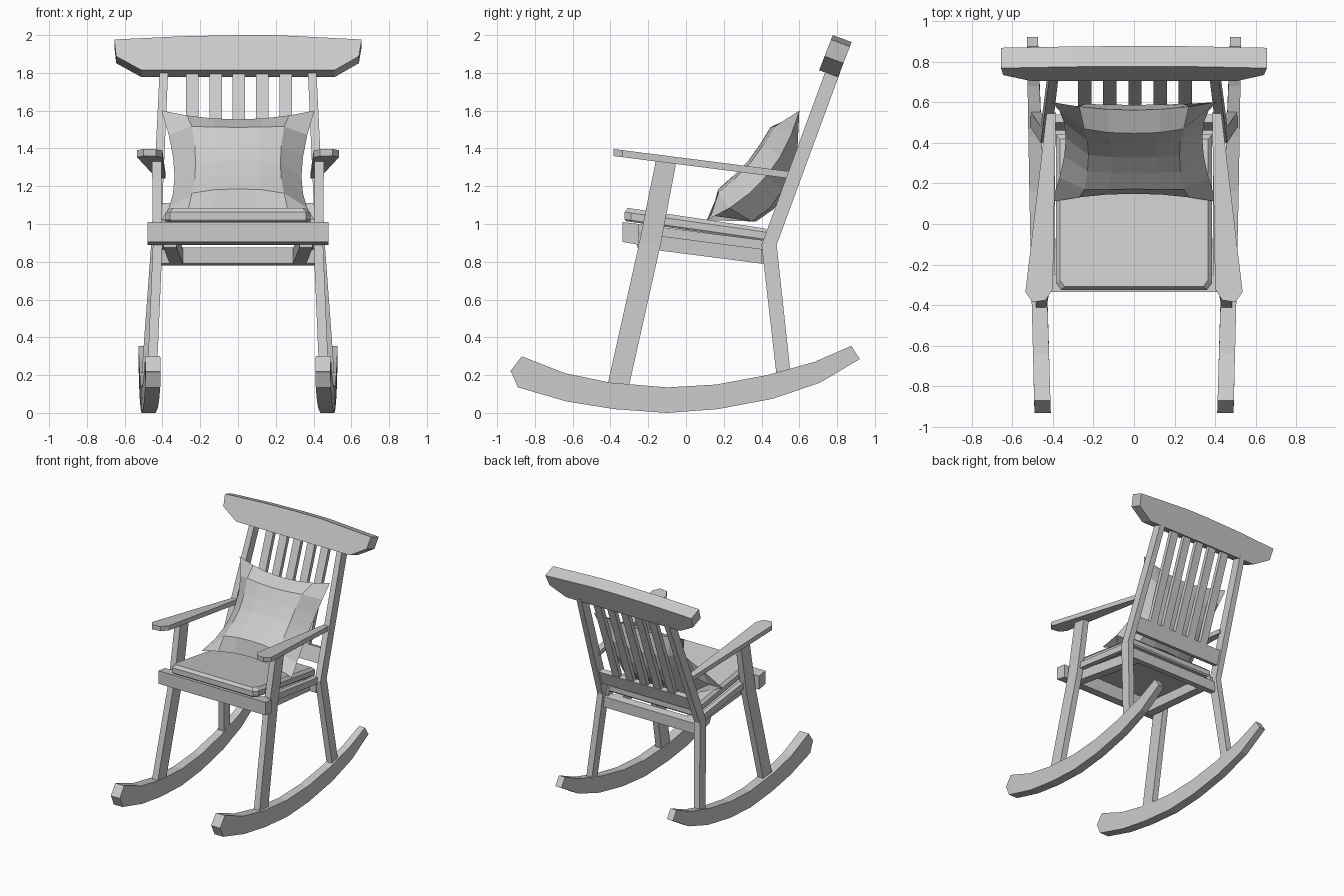
import bpy, bmesh
from mathutils import Vector

if "Cube" in bpy.data.objects:
    bpy.data.objects.remove(bpy.data.objects["Cube"])

grey = bpy.data.materials.new("light_grey")
grey.use_nodes = True
grey.diffuse_color = (0.6, 0.6, 0.6, 1)
grey.node_tree.nodes["Principled BSDF"].inputs["Base Color"].default_value = (0.6, 0.6, 0.6, 1)


def finish(name, bm):
    bmesh.ops.recalc_face_normals(bm, faces=bm.faces)
    mesh = bpy.data.meshes.new(name)
    bm.to_mesh(mesh)
    bm.free()
    mesh.materials.append(grey)
    ob = bpy.data.objects.new(name, mesh)
    bpy.context.collection.objects.link(ob)
    return ob


def loft(name, rings):
    """Join matching rings of points into a capped solid."""
    bm = bmesh.new()
    vs = [[bm.verts.new(p) for p in r] for r in rings]
    n = len(vs[0])
    for a, b in zip(vs, vs[1:]):
        for i in range(n):
            j = (i + 1) % n
            bm.faces.new((a[i], a[j], b[j], b[i]))
    bm.faces.new(vs[0])
    bm.faces.new(vs[-1])
    return finish(name, bm)


def rail(name, x0, x1, profile):
    """Extrude a side profile of (y, z) points across x."""
    return loft(name, [[(x, y, z) for y, z in profile] for x in (x0, x1)])


def rect(x, y, z, wx, wy):
    """Level rectangle used as a cross-section."""
    return [(x + a * wx / 2, y + b * wy / 2, z)
            for a, b in ((-1, -1), (1, -1), (1, 1), (-1, 1))]


def upright(x, z0, z1, name, w, t):
    """Board that follows the slope of the chair back."""
    return loft(name, [rect(x, 0.44 + 0.368 * (z - 0.89), z, w, t) for z in (z0, z1)])


# Rockers: upper and lower edges along the length
rocker_edge = [(-0.93, 0.22, -0.925, 0.215), (-0.87, 0.30, -0.89, 0.135),
               (-0.64, 0.21, -0.63, 0.06), (-0.40, 0.16, -0.38, 0.02),
               (-0.10, 0.135, -0.10, 0.0), (0.16, 0.15, 0.17, 0.02),
               (0.43, 0.20, 0.46, 0.075), (0.68, 0.27, 0.71, 0.16),
               (0.875, 0.355, 0.92, 0.285)]


def rocker_ring(s, y0, z0, y1, z1):
    t = (y0 + 0.93) / 1.8
    c, w = 0.45 + 0.05 * t, 0.04 - 0.013 * t * t
    return [(s * (c - w), y0, z0), (s * (c + w), y0, z0),
            (s * (c + w), y1, z1), (s * (c - w), y1, z1)]


for s, side in ((1, "left"), (-1, "right")):
    loft(side + "_rocker", [rocker_ring(s, *e) for e in rocker_edge])
    # Legs
    loft(side + "_front_leg", [rect(s * 0.458, -0.362, 0.13, 0.05, 0.115),
                               rect(s * 0.425, -0.19, 0.90, 0.05, 0.115),
                               rect(s * 0.43, -0.105, 1.335, 0.05, 0.11)])
    loft(side + "_back_post", [rect(s * 0.488, 0.52, 0.17, 0.05, 0.075),
                               rect(s * 0.435, 0.44, 0.89, 0.05, 0.08),
                               rect(s * 0.393, 0.775, 1.80, 0.045, 0.08)])
    # Armrest: wide pointed front, narrow back
    outline = [(0.40, -0.32), (0.435, -0.375), (0.50, -0.385), (0.535, -0.335),
               (0.43, 0.55), (0.385, 0.55)]
    loft(side + "_armrest", [[(s * x, y, z - 0.127 * (y + 0.385)) for x, y in outline]
                             for z in (1.36, 1.397)])
    # Seat side rail and the runner below it
    rail(side + "_seat_rail", s * 0.39, s * 0.43,
         [(-0.26, 0.95), (-0.26, 1.0), (0.44, 0.91), (0.44, 0.86)])
    loft(side + "_seat_runner", [
        [(s * (c + d), y, z + h) for d, h in ((-.035, 0), (.035, 0), (.035, .08), (-.035, .08))]
        for c, y, z in ((0.36, -0.26, 0.875), (0.325, 0.44, 0.785))])

# Seat frame
front = rail("front_rail", -0.48, 0.48, [(-0.335, 0.905), (-0.335, 1.01), (-0.25, 1.0), (-0.25, 0.89)])
rail("back_rail", -0.42, 0.42, [(0.40, 0.79), (0.40, 0.875), (0.46, 0.865), (0.46, 0.78)])
rail("lower_back_rail", -0.42, 0.42, [(0.46, 1.0), (0.50, 1.11), (0.54, 1.10), (0.50, 0.99)])

# Seat cushion: tilted slab with clipped corners and a chamfered top
seat = [(-0.36, -0.325), (0.36, -0.325), (0.385, -0.29), (0.385, 0.44), (-0.385, 0.44), (-0.385, -0.29)]
loft("seat_cushion", [[(x * k, y * k + 0.01 * (1 - k), z - 0.142 * (y + 0.325)) for x, y in seat]
                      for z, k in ((1.015, 0.98), (1.025, 1), (1.063, 1), (1.085, 0.95))])

# Back slats
for i in range(5):
    upright(-0.242 + 0.1235 * i, 1.06, 1.84, "back_slat_%d" % (i + 1), 0.066, 0.035)

# Crest rail: outline in the sloping plane of the back
crest = [(-0.655, 0.175), (-0.3, 0.193), (0, 0.2), (0.2, 0.2), (0.655, 0.175),
         (0.64, 0.08), (0.51, 0), (-0.51, 0), (-0.645, 0.08)]
loft("crest_rail", [[(x, 0.705 + dy + 0.36 * v, 1.814 + dz + 0.93 * v) for x, v in crest]
                    for dy, dz in ((0, 0), (0.1, -0.037))])

# Pillow: pinched square, nearly flat in front and full behind
N = 6
up = Vector((0, 0.645, 0.764))
out = Vector((0, 0.764, -0.645))
bm = bmesh.new()


def pillow_point(i, j, back):
    u, v = 2 * i / N - 1, 2 * j / N - 1
    x = 0.405 * u * (1 - 0.17 * (1 - v * v))
    h = 0.38 * v * (1 - 0.16 * (1 - u * u))
    puff = ((1 - u ** 4) * (1 - v ** 4)) ** 0.6
    sag = 0.09 * (1 - v * v)
    depth = sag + puff * ((0.13 - 0.07 * v) if back else -0.125)
    return Vector((x, 0.355, 1.31)) + up * h + out * depth


for back in (False, True):
    grid = [[bm.verts.new(pillow_point(i, j, back)) for j in range(N + 1)] for i in range(N + 1)]
    for i in range(N):
        for j in range(N):
            bm.faces.new((grid[i][j], grid[i + 1][j], grid[i + 1][j + 1], grid[i][j + 1]))
bmesh.ops.remove_doubles(bm, verts=bm.verts, dist=0.0005)
finish("pillow", bm)
